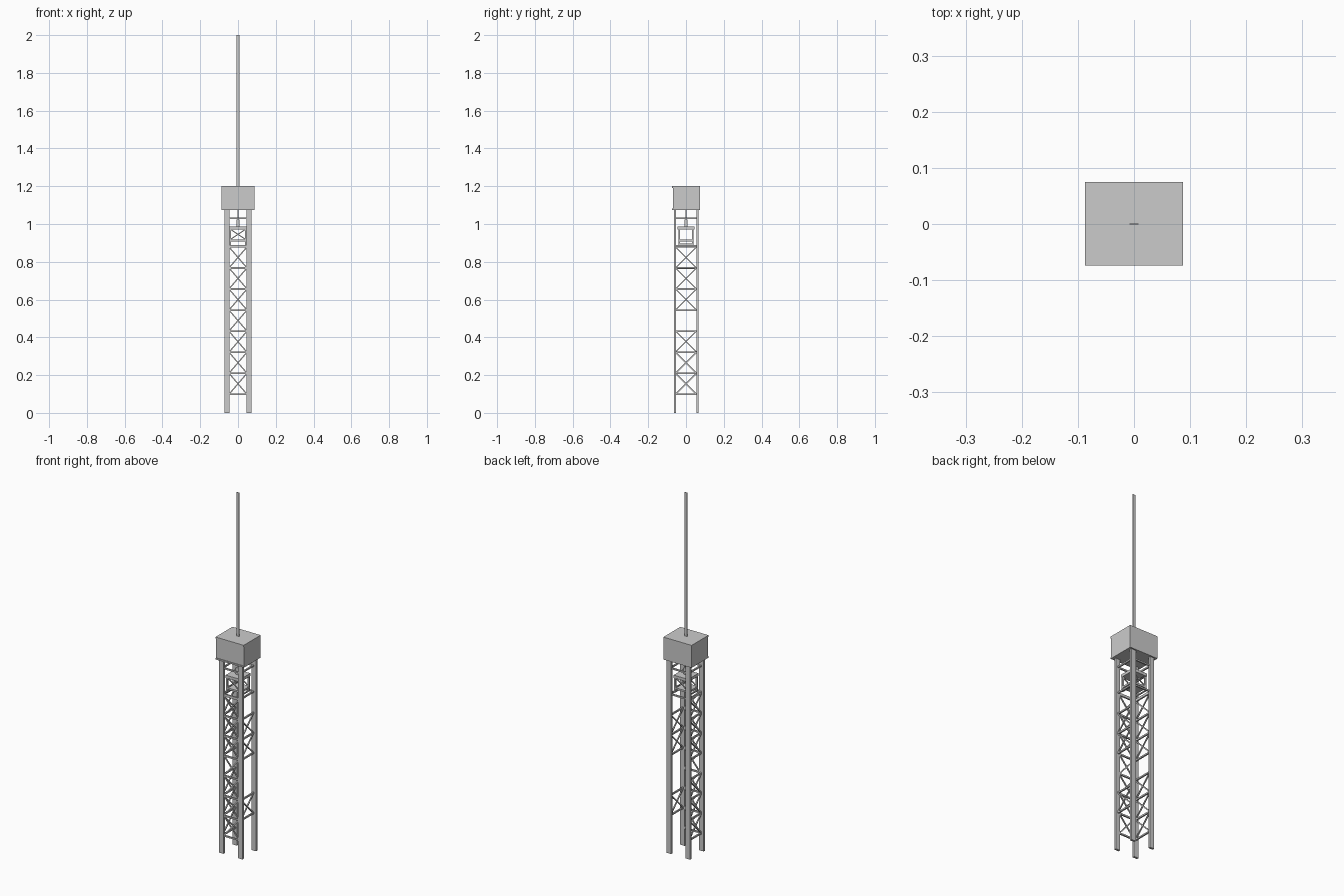
import bpy
import math
from mathutils import Vector

if "Cube" in bpy.data.objects:
    bpy.data.objects.remove(bpy.data.objects["Cube"])


def block(name, lo, hi):
    """Axis-aligned box between two corners."""
    x0, y0, z0 = lo
    x1, y1, z1 = hi
    verts = [(x, y, z) for x in (x0, x1) for y in (y0, y1) for z in (z0, z1)]
    faces = [(0, 1, 3, 2), (4, 6, 7, 5), (0, 4, 5, 1),
             (2, 3, 7, 6), (0, 2, 6, 4), (1, 5, 7, 3)]
    me = bpy.data.meshes.new(name)
    me.from_pydata(verts, [], faces)
    ob = bpy.data.objects.new(name, me)
    bpy.context.collection.objects.link(ob)
    return ob


def bar(name, a, b, w=0.006):
    """Square bar from point a to point b."""
    a, b = Vector(a), Vector(b)
    d = b - a
    h = w / 2
    ob = block(name, (-h, -h, -d.length / 2), (h, h, d.length / 2))
    ob.location = (a + b) / 2
    ob.rotation_mode = 'QUATERNION'
    ob.rotation_quaternion = d.to_track_quat('Z', 'Y')
    return ob


def brace_frame(name, point, half, z0, z1):
    """X-braced panel; point(u, z) maps panel coordinates to space."""
    for z in (z0, z1):
        bar(name + "_rail", point(-half, z), point(half, z), 0.008)
    for s in (-1, 1):
        bar(name + "_diagonal", point(-half * s, z0), point(half * s, z1))


# Four legs
for sx in (-1, 1):
    for sy, yc in ((-1, -0.058), (1, 0.061)):
        x0, x1 = sorted((sx * 0.045, sx * 0.072))
        block("leg", (x0, yc - 0.006, 0), (x1, yc + 0.006, 1.08))

# Cross bracing: front and left nearly complete, right partial, back open
sides = {
    "front": (lambda u, z: (u, -0.056, z), 0.048, range(7)),
    "left": (lambda u, z: (-0.056, u, z), 0.056, (0, 1, 2, 4, 5, 6)),
    "right": (lambda u, z: (0.056, u, z), 0.056, (1, 4, 5)),
}
for side, (point, half, levels) in sides.items():
    for i in levels:
        z0 = 0.098 + 0.1115 * i
        brace_frame(side + "_brace", point, half, z0, z0 + 0.112)

# Upper ring beams
for z in (0.885, 1.03):
    for y in (-0.056, 0.058):
        bar("ring_beam", (-0.048, y, z), (0.048, y, z), 0.008)
    for x in (-0.056, 0.056):
        bar("ring_beam", (x, -0.056, z), (x, 0.056, z), 0.008)

# Lift platform: roof, floor, posts and braces
block("lift_roof", (-0.045, -0.045, 0.972), (0.045, 0.045, 0.988))
block("lift_floor", (-0.045, -0.04, 0.908), (0.045, 0.04, 0.918))
for sx in (-1, 1):
    for sy in (-1, 1):
        x, y = sx * 0.041, sy * 0.036
        bar("lift_post", (x, y, 0.89), (x, y, 0.975), 0.008)
    bar("lift_side_rail", (sx * 0.041, -0.036, 0.893), (sx * 0.041, 0.036, 0.893))
for y in (-0.036, 0.036):
    for s in (-1, 1):
        bar("lift_brace", (-0.04 * s, y, 0.918), (0.04 * s, y, 0.972), 0.005)

# Hoist hook and cable
block("hoist_hook", (-0.009, -0.007, 0.986), (0.009, 0.007, 1.025))
bar("hoist_cable", (0, 0, 1.02), (0, 0, 1.08), 0.007)

# Machine house with front ledges
block("machine_house", (-0.087, -0.070, 1.075), (0.087, 0.075, 1.2))
for z0, z1 in ((1.075, 1.083), (1.191, 1.2)):
    block("house_ledge", (-0.087, -0.074, z0), (0.087, -0.070, z1))

# Flat mast
block("mast", (-0.008, -0.001, 1.2), (0.008, 0.001, 2.0))
